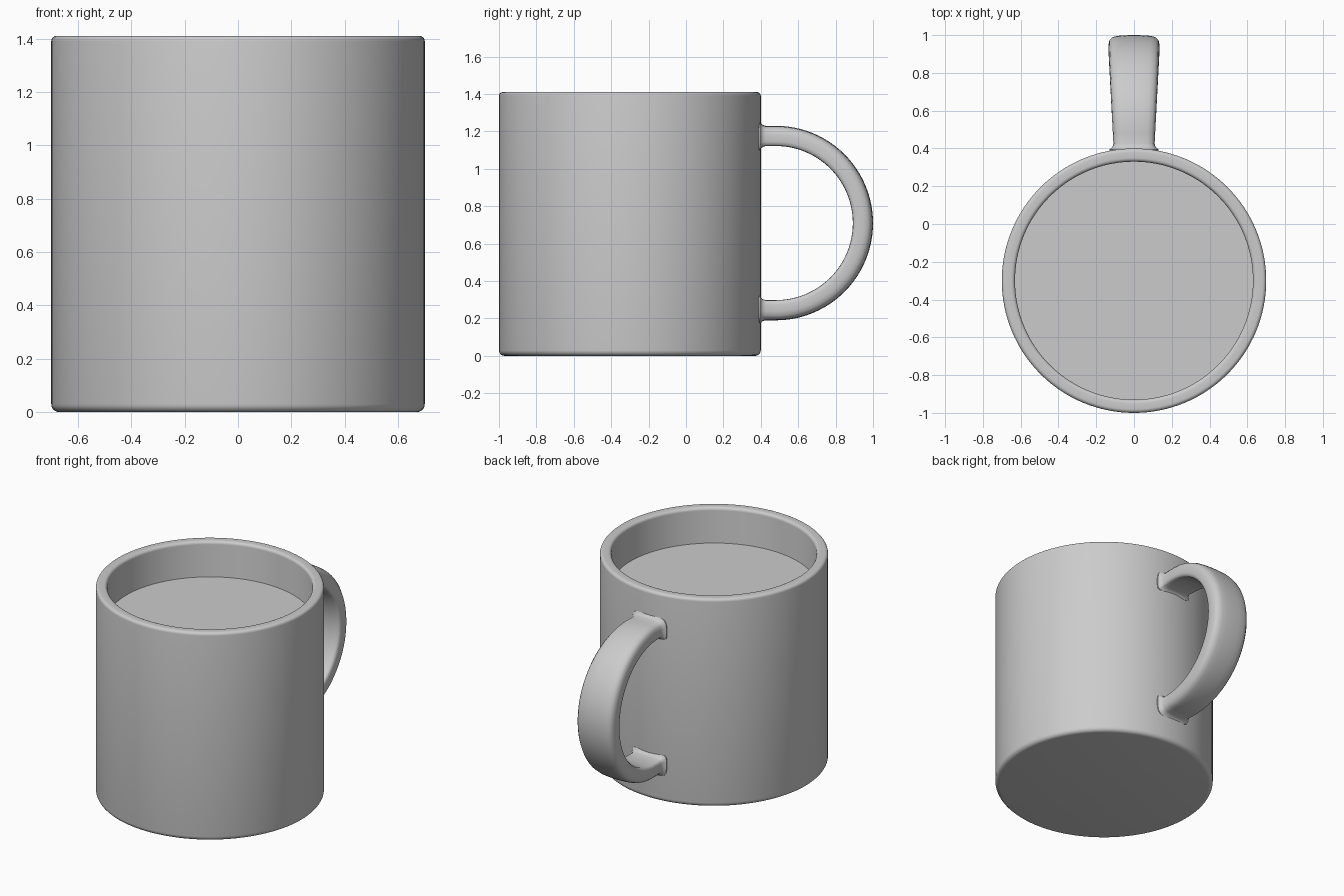
import bpy, bmesh
from math import sin, cos, pi, radians

if "Cube" in bpy.data.objects:
    bpy.data.objects.remove(bpy.data.objects["Cube"])

CY = -0.3      # mug axis
N = 128


def finish(name, bm, angle=40):
    bmesh.ops.remove_doubles(bm, verts=bm.verts, dist=1e-5)
    bmesh.ops.recalc_face_normals(bm, faces=bm.faces)
    me = bpy.data.meshes.new(name)
    bm.to_mesh(me)
    bm.free()
    ob = bpy.data.objects.new(name, me)
    bpy.context.collection.objects.link(ob)
    bpy.ops.object.select_all(action='DESELECT')
    ob.select_set(True)
    bpy.context.view_layer.objects.active = ob
    bpy.ops.object.shade_smooth_by_angle(angle=radians(angle))
    return ob


def arc(r, z, rad, a0, a1, n=5):
    return [(r + rad * cos(radians(a0 + (a1 - a0) * i / n)),
             z + rad * sin(radians(a0 + (a1 - a0) * i / n))) for i in range(n + 1)]


def lathe(name, profile):
    bm = bmesh.new()
    vs = [bm.verts.new((r, CY, z)) for r, z in profile]
    es = [bm.edges.new(p) for p in zip(vs, vs[1:])]
    bmesh.ops.spin(bm, geom=vs + es, cent=(0, CY, 0), axis=(0, 0, 1),
                   angle=2 * pi, steps=N, use_merge=True)
    return finish(name, bm)


# Cup: rounded foot, straight wall, rounded rim, hollow inside
lathe("cup", [(0, 0)] + arc(0.67, 0.03, 0.03, -90, 0)
      + arc(0.68, 1.39, 0.02, 0, 90) + arc(0.65, 1.39, 0.02, 90, 180)
      + arc(0.58, 0.12, 0.05, 0, -90) + [(0, 0.07)])

# Drink surface
lathe("drink", [(0, 1.17), (0.632, 1.17)])

# Handle: crowned strap swept along a D-shaped path, flaring into the wall
HZ, HY, R = 0.71, 0.48, 0.466
half = [(0, .054), (.35, .053), (.65, .050), (.85, .043), (.96, .028), (1, .005),
        (1, -.03), (.97, -.046), (.88, -.053), (.5, -.054), (0, -.054)]
section = half + [(-u, v) for u, v in half[-2:0:-1]]

flare = [(0.365, .022), (0.395, .022), (0.402, .012), (0.41, .005), (0.425, 0)]
path = [(y, R, 90, f) for y, f in flare]
path += [(HY + R * cos(radians(a)), R * sin(radians(a)), a, 0)
         for a in [90 - 180 * i / 48 for i in range(49)]]
path += [(y, -R, -90, f) for y, f in reversed(flare)]

bm = bmesh.new()
rings = []
for y, z, a, f in path:
    w = 0.108 + 0.027 * max(0, min(1, (y - 0.4) / 0.54))
    ny, nz = cos(radians(a)), sin(radians(a))
    ring = []
    for u, v in section:
        t = v * (1 + f / 0.054)
        ring.append(bm.verts.new((u * (w + f), y + t * ny, HZ + z + t * nz)))
    rings.append(ring)
for r0, r1 in zip(rings, rings[1:]):
    for i in range(len(section)):
        j = (i + 1) % len(section)
        bm.faces.new((r0[i], r0[j], r1[j], r1[i]))
bm.faces.new(rings[0])
bm.faces.new(rings[-1])
finish("handle", bm, 50)
